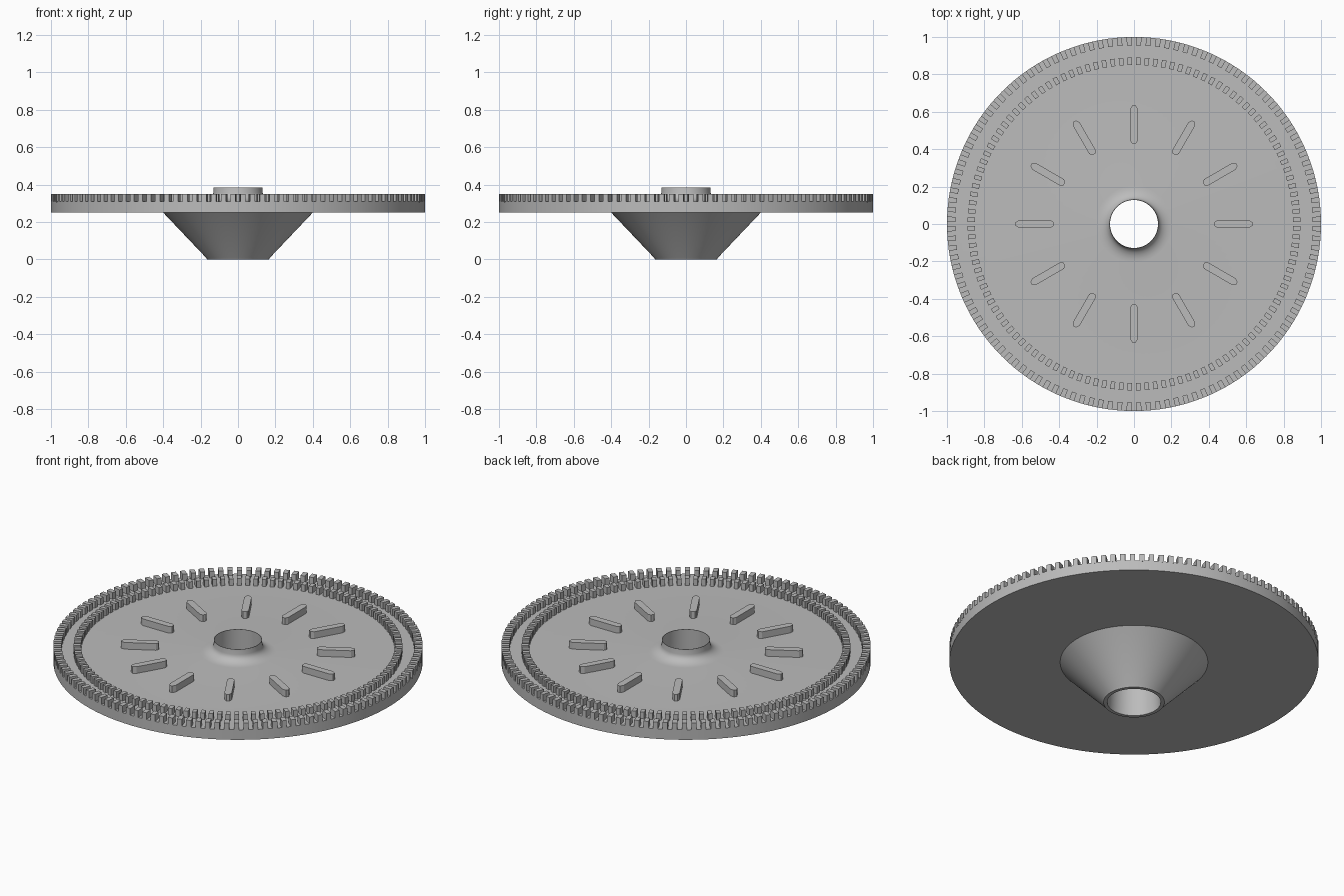
import bpy, bmesh, math

if "Cube" in bpy.data.objects:
    bpy.data.objects.remove(bpy.data.objects["Cube"])

FLOOR, TOP = 0.31, 0.35

grey = bpy.data.materials.new("plain grey")
grey.diffuse_color = (0.5, 0.5, 0.5, 1)
grey.use_nodes = True
grey.node_tree.nodes["Principled BSDF"].inputs["Base Color"].default_value = grey.diffuse_color


def finish(bm, name, smooth=False):
    bmesh.ops.recalc_face_normals(bm, faces=bm.faces)
    me = bpy.data.meshes.new(name)
    bm.to_mesh(me)
    bm.free()
    me.materials.append(grey)
    ob = bpy.data.objects.new(name, me)
    bpy.context.collection.objects.link(ob)
    if smooth:
        bpy.context.view_layer.objects.active = ob
        ob.select_set(True)
        bpy.ops.object.shade_smooth_by_angle(angle=math.radians(30))
        ob.select_set(False)
    return ob


def lathe(name, profile, n=120):
    """Spin a closed (radius, height) profile about the z axis."""
    bm = bmesh.new()
    rings = [[bm.verts.new((r * math.cos(2 * math.pi * i / n), r * math.sin(2 * math.pi * i / n), z))
              for i in range(n)] for r, z in profile]
    for a, b in zip(rings, rings[1:] + rings[:1]):
        for i in range(n):
            j = (i + 1) % n
            bm.faces.new((a[i], a[j], b[j], b[i]))
    return finish(bm, name, True)


def radial_blocks(name, outline, count, z0, z1, start=0.0):
    """Extrude an outline lying along +x and repeat it round the z axis."""
    bm = bmesh.new()
    for k in range(count):
        a = start + 2 * math.pi * k / count
        c, s = math.cos(a), math.sin(a)
        low, high = [[bm.verts.new((x * c - y * s, x * s + y * c, z)) for x, y in outline]
                     for z in (z0, z1)]
        bm.faces.new(low[::-1])
        bm.faces.new(high)
        for i in range(len(outline)):
            j = (i + 1) % len(outline)
            bm.faces.new((low[i], low[j], high[j], high[i]))
    return finish(bm, name)


def tooth(r0, r1, half):
    """Tooth outline with sides pointing to the centre."""
    c, s = math.cos(half), math.sin(half)
    return [(r0 * c, -r0 * s), (r1 * c, -r1 * s), (r1, 0), (r1 * c, r1 * s), (r0 * c, r0 * s)]


# Disc, flared collar, cone and bore as one turned body
flare = [(0.132 + 0.073 * (1 - math.cos(t)), 0.355 - 0.045 * math.sin(t))
         for t in [math.radians(15 * k) for k in range(7)]]
lathe("disc_body", [(0.145, 0.0), (0.165, 0.0), (0.172, 0.01), (0.40, 0.25), (1.0, 0.25), (1.0, FLOOR)]
      + flare[::-1] + [(0.13, 0.385), (0.128, 0.385)])

# Two rings of teeth
pitch = 2 * math.pi / 120
radial_blocks("outer_teeth", tooth(0.955, 1.0, pitch * 0.26), 120, FLOOR - 0.005, TOP, pitch / 2)
radial_blocks("inner_teeth", tooth(0.85, 0.89, pitch * 0.26), 120, FLOOR - 0.005, TOP, pitch / 2)

# Twelve radial bars with chamfered ends
bar = [(0.43, -0.01), (0.445, -0.02), (0.615, -0.02), (0.635, -0.008),
       (0.635, 0.008), (0.615, 0.02), (0.445, 0.02), (0.43, 0.01)]
radial_blocks("radial_bars", bar, 12, FLOOR - 0.005, TOP)
